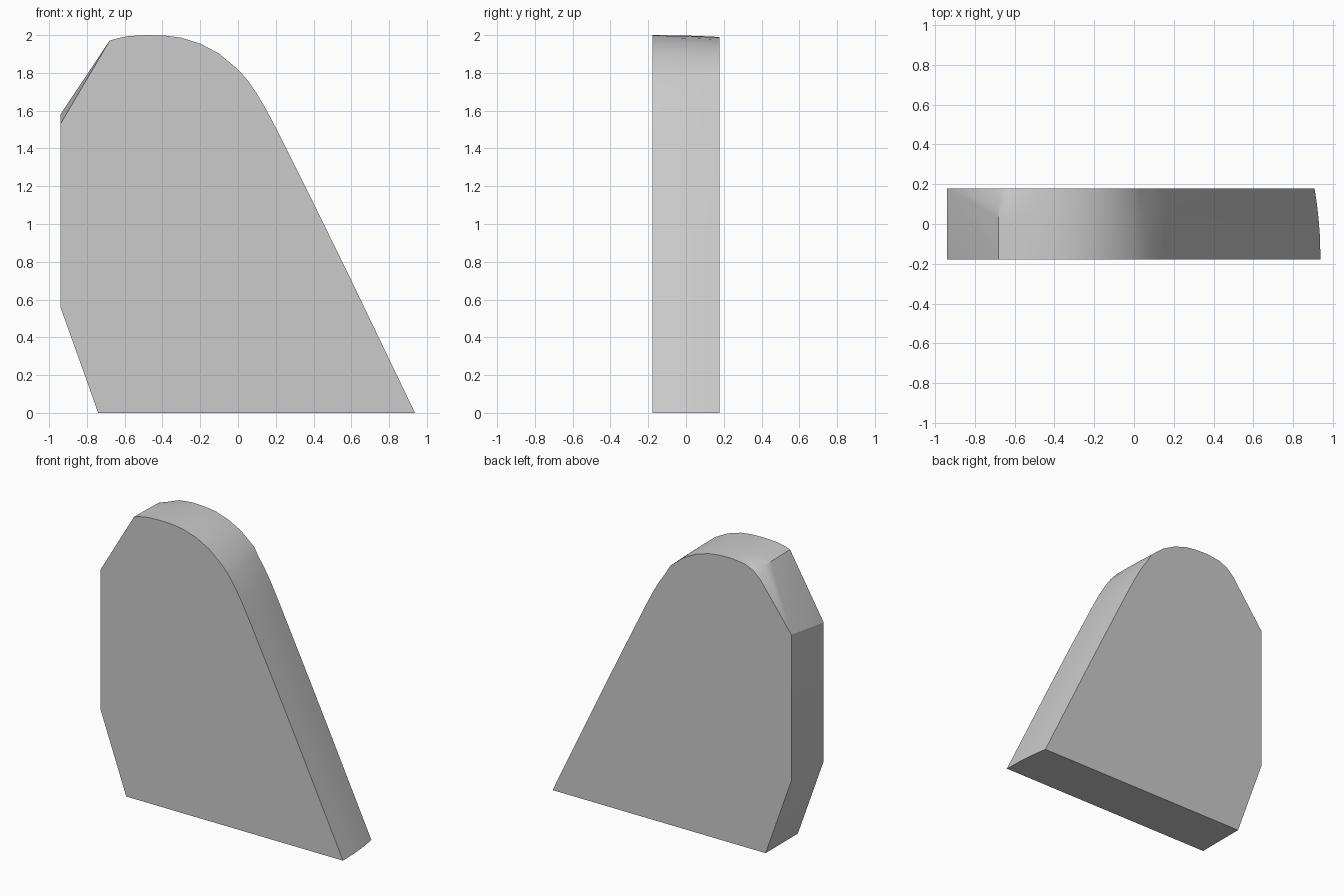
import bpy, bmesh, math

if "Cube" in bpy.data.objects:
    bpy.data.objects.remove(bpy.data.objects["Cube"])

D = 0.178                                   # half thickness
# Curved upper outline on the front face, left to right
arc = [(-.68, 1.97), (-.64, 1.983), (-.58, 1.995), (-.48, 2.0), (-.38, 1.997),
       (-.3, 1.986), (-.2, 1.955), (-.1, 1.902), (0, 1.818), (.05, 1.762),
       (.10, 1.69), (.15, 1.605), (.205, 1.5), (.4, 1.11), (.59, .722), (.937, 0)]
rows = [-D, -.06, .03, .1, D]
# Rounded-off left end of the back outline
back_start = [(-.70, 1.90), (-.645, 1.95), (-.58, 1.978)]

bm = bmesh.new()

def vert(x, y, z):
    return bm.verts.new((x, y, z))

def row_point(i, y):
    x, z = arc[i]
    t = ((y + D) / (2 * D)) ** 2
    if y == D and i < len(back_start):
        x, z = back_start[i]
        return vert(x, y, z)
    lean = max(0, x + .48) / 1.42
    z_new = z - .01 * t * min(1, z)
    return vert(x - .03 * t * lean ** .5 if x > 0 else x, y, z_new if z > 0 else 0)

grid = [[row_point(i, y) for i in range(len(arc))] for y in rows]

# Curved outer surface
for a, b in zip(grid, grid[1:]):
    for i in range(len(arc) - 1):
        f = bm.faces.new((a[i], a[i + 1], b[i + 1], b[i]))
        f.smooth = True

# Straight left outline: bottom, lower corner, upper corner
front = [vert(x, -D, z) for x, z in ((-.74, 0), (-.94, .56), (-.94, 1.53))]
back = [vert(x, D, z) for x, z in ((-.74, 0), (-.94, .56), (-.94, 1.58))]
for i in range(2):
    bm.faces.new((front[i], front[i + 1], back[i + 1], back[i]))

# Twisted bevel at upper left
bm.faces.new((front[2], grid[0][0], back[2]))
for a, b in zip(grid, grid[1:]):
    bm.faces.new((back[2], a[0], b[0]))

# Flat front, back and underside
bm.faces.new(front + grid[0])
bm.faces.new(back + grid[-1])
bm.faces.new([front[0]] + [r[-1] for r in grid] + [back[0]])

bmesh.ops.recalc_face_normals(bm, faces=bm.faces)
mesh = bpy.data.meshes.new("fin_plate")
bm.to_mesh(mesh)
bm.free()
plate = bpy.data.objects.new("fin_plate", mesh)
bpy.context.collection.objects.link(plate)
bpy.context.view_layer.objects.active = plate
plate.select_set(True)
bpy.ops.object.shade_smooth_by_angle(angle=math.radians(25))
